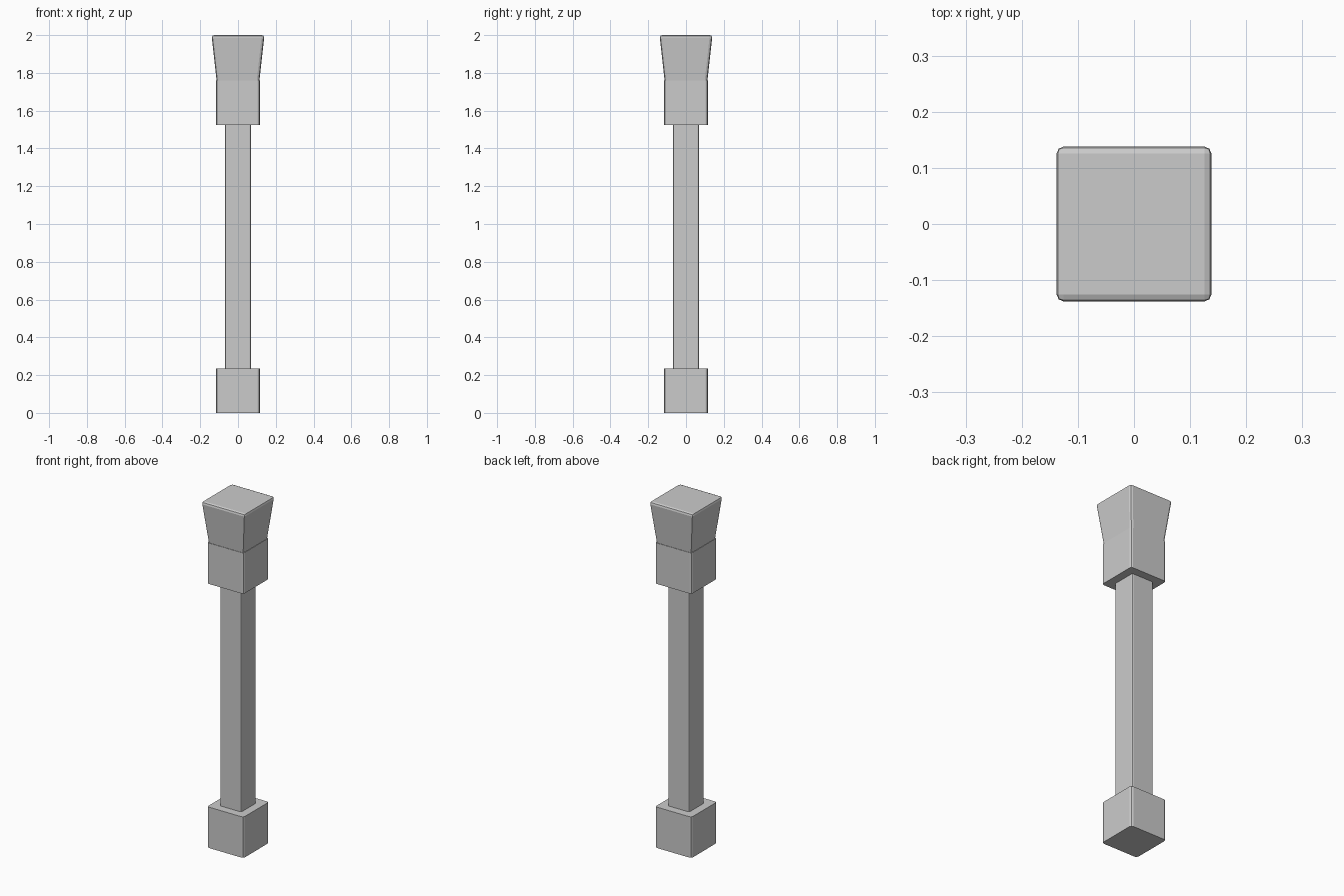
import bpy, bmesh

if "Cube" in bpy.data.objects:
    bpy.data.objects.remove(bpy.data.objects["Cube"])


def block(name, z0, z1, half_bottom, half_top, bevel, round_top=True, round_bottom=True):
    """Square block, optionally tapered, with rounded edges."""
    bm = bmesh.new()
    bmesh.ops.create_cube(bm, size=2)
    for v in bm.verts:
        top = v.co.z > 0
        h = half_top if top else half_bottom
        v.co.x *= h
        v.co.y *= h
        v.co.z = z1 if top else z0
    edges = []
    for e in bm.edges:
        za, zb = e.verts[0].co.z, e.verts[1].co.z
        if za != zb or (za == z1 and round_top) or (za == z0 and round_bottom):
            edges.append(e)
    bmesh.ops.bevel(bm, geom=edges, offset=bevel, offset_type='OFFSET',
                    segments=2, profile=0.5, affect='EDGES')
    bmesh.ops.recalc_face_normals(bm, faces=bm.faces)
    mesh = bpy.data.meshes.new(name)
    bm.to_mesh(mesh)
    bm.free()
    obj = bpy.data.objects.new(name, mesh)
    bpy.context.collection.objects.link(obj)
    return obj


# Base with a sharp bottom rim where it meets the floor
block("base", 0, 0.236, 0.116, 0.116, 0.014, round_bottom=False)
# Slim shaft
block("shaft", 0.23, 1.535, 0.069, 0.069, 0.008, round_top=False, round_bottom=False)
# Collar under the capital
block("collar", 1.525, 1.761, 0.116, 0.116, 0.012)
# Flared capital
block("capital", 1.757, 2.0, 0.113, 0.140, 0.014)
